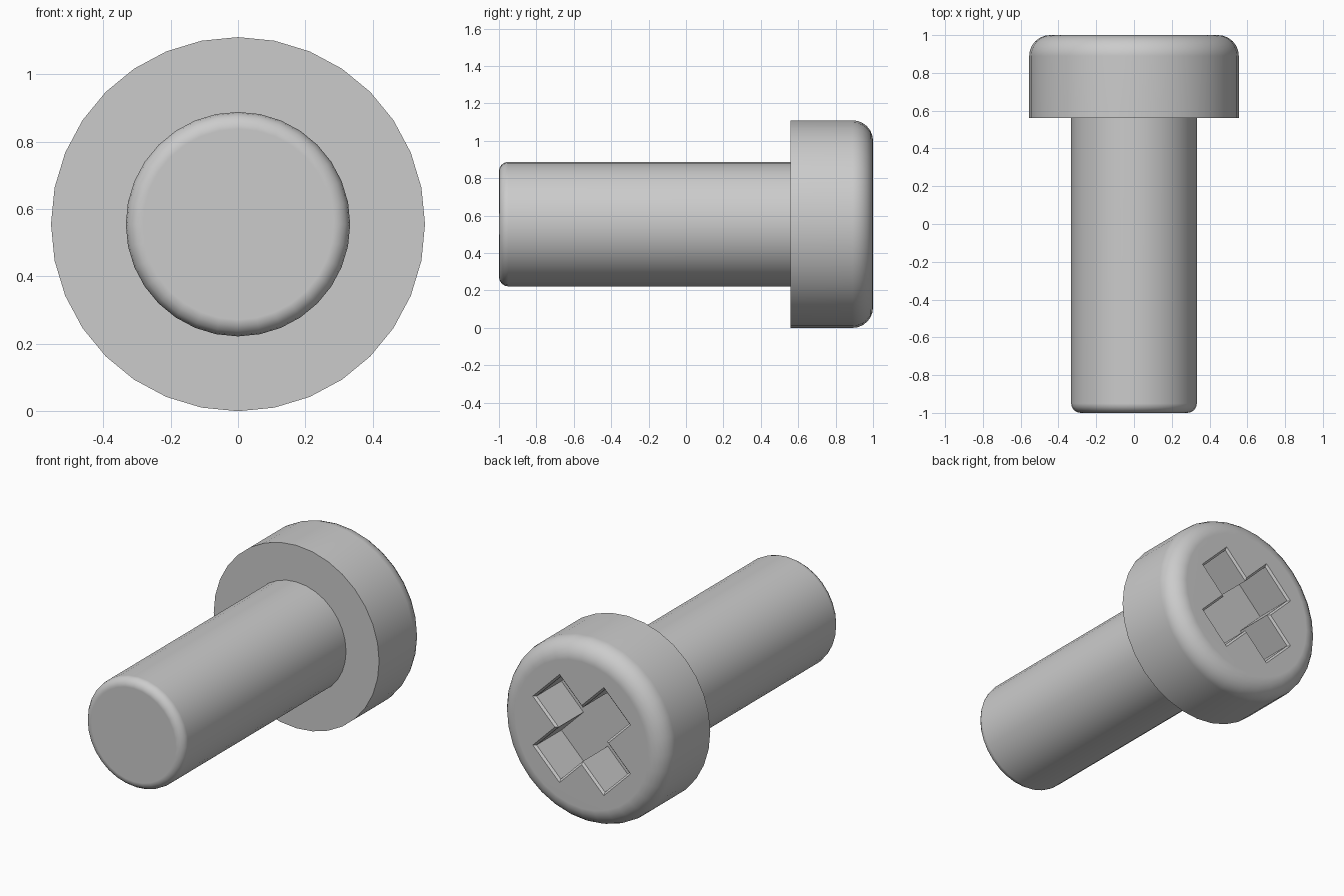
import bpy
import bmesh
from math import sin, cos, pi, radians

SIDES = 32
AXIS_Z = 0.555

cube = bpy.data.objects.get("Cube")
if cube:
    bpy.data.objects.remove(cube, do_unlink=True)

steel = bpy.data.materials.new("grey_metal")
steel.use_nodes = True
grey = (0.6, 0.6, 0.6, 1)
steel.diffuse_color = grey
steel.node_tree.nodes["Principled BSDF"].inputs["Base Color"].default_value = grey


def loft(name, rings):
    """Skin a list of equal closed rings and cap both ends."""
    bm = bmesh.new()
    loops = [[bm.verts.new(p) for p in ring] for ring in rings]
    n = len(loops[0])
    for a, b in zip(loops, loops[1:]):
        for i in range(n):
            j = (i + 1) % n
            bm.faces.new((a[i], a[j], b[j], b[i]))
    bm.faces.new(loops[0])
    bm.faces.new(loops[-1])
    bmesh.ops.recalc_face_normals(bm, faces=bm.faces)
    mesh = bpy.data.meshes.new(name)
    bm.to_mesh(mesh)
    bm.free()
    mesh.materials.append(steel)
    obj = bpy.data.objects.new(name, mesh)
    bpy.context.collection.objects.link(obj)
    return obj


def circle(r, y):
    angles = [2 * pi * i / SIDES for i in range(SIDES)]
    return [(r * sin(a), y, AXIS_Z + r * cos(a)) for a in angles]


def fillet(r, y, size, direction, steps):
    """Rings rounding the rim of radius r into the end plane at y."""
    rings = []
    for i in range(steps + 1):
        a = pi / 2 * i / steps
        rings.append(circle(r - size * (1 - cos(a)),
                            y - direction * size * (1 - sin(a))))
    return rings


def cross(length, width, y):
    """Diagonal plus-shaped ring with the given half sizes."""
    corner = [(width, width), (width, length), (-width, length)]
    ring = []
    for q in range(4):
        a = q * pi / 2 + pi / 4
        ring += [(u * cos(a) - v * sin(a), y, AXIS_Z + u * sin(a) + v * cos(a))
                 for u, v in corner]
    return ring


def finish(obj):
    mesh = obj.data
    for poly in mesh.polygons:
        poly.use_smooth = True
    mesh.set_sharp_from_angle(angle=radians(40))
    mod = obj.modifiers.new("even_shading", "WEIGHTED_NORMAL")
    mod.keep_sharp = True


# Shaft with a softly rounded tip
shaft = loft("shaft", [circle(0.333, 0.57)] + fillet(0.333, -1, 0.05, -1, 4))
finish(shaft)

# Head with a rounded outer rim
head = loft("head", [circle(0.555, 0.56)] + fillet(0.555, 1, 0.11, 1, 6))

# Driver recess with a slightly eased lip
cutter = loft("recess_cutter", [cross(0.325, 0.115, 0.75),
                                cross(0.325, 0.115, 0.988),
                                cross(0.349, 0.139, 1.012)])
cutter.hide_render = True
cut = head.modifiers.new("recess", "BOOLEAN")
cut.operation = "DIFFERENCE"
cut.solver = "EXACT"
cut.object = cutter
graph = bpy.context.evaluated_depsgraph_get()
carved = bpy.data.meshes.new_from_object(head.evaluated_get(graph))
head.modifiers.clear()
head.data = carved
bpy.data.objects.remove(cutter, do_unlink=True)
finish(head)
